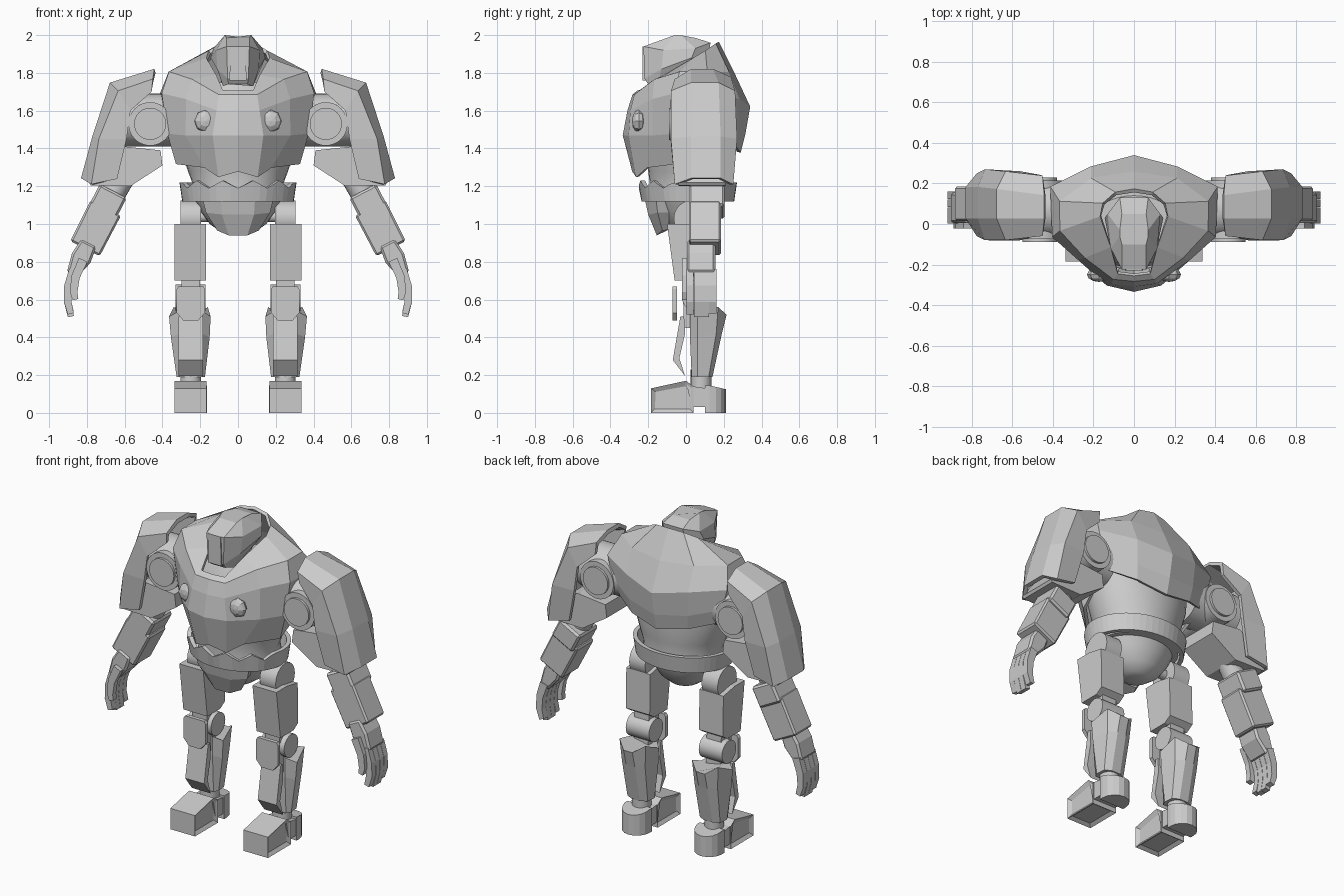
import bpy, bmesh, math
from mathutils import Vector, Matrix


def finish(name, bm, mirror=False, smooth=False, solid=0, bevel=0):
    bmesh.ops.recalc_face_normals(bm, faces=bm.faces)
    me = bpy.data.meshes.new(name)
    bm.to_mesh(me)
    bm.free()
    ob = bpy.data.objects.new(name, me)
    bpy.context.collection.objects.link(ob)
    if solid:
        m = ob.modifiers.new("thickness", 'SOLIDIFY')
        m.thickness, m.offset = solid, 0
    if bevel:
        m = ob.modifiers.new("bevel", 'BEVEL')
        m.width, m.segments = bevel, 1
    if mirror:
        ob.modifiers.new("mirror", 'MIRROR').use_mirror_merge = False
    if smooth:
        bpy.context.view_layer.objects.active = ob
        ob.select_set(True)
        bpy.ops.object.shade_smooth_by_angle(angle=math.radians(35))
        ob.select_set(False)
    return ob


def loft(name, rings, closed=True, cap=True, **kw):
    """Skin a list of equal-length point rings."""
    bm = bmesh.new()
    vs = [[bm.verts.new(p) for p in r] for r in rings]
    n = len(rings[0])
    for a, b in zip(vs, vs[1:]):
        for i in range(n if closed else n - 1):
            j = (i + 1) % n
            bm.faces.new((a[i], a[j], b[j], b[i]))
    if cap and closed:
        bm.faces.new(vs[0])
        bm.faces.new(vs[-1])
    return finish(name, bm, **kw)


def prism(name, prof, lo, hi, axis='x', **kw):
    """Extrude a (y,z) profile along x, or an (x,z) profile along y."""
    f = (lambda t, p: (t, p[0], p[1])) if axis == 'x' else (lambda t, p: (p[0], t, p[1]))
    return loft(name, [[f(lo, p) for p in prof], [f(hi, p) for p in prof]], **kw)


def rod(name, p, q, r, n=24, r2=None, smooth=True, **kw):
    p, q = Vector(p), Vector(q)
    rot = (q - p).to_track_quat('Z', 'Y').to_matrix().to_4x4()
    bm = bmesh.new()
    bmesh.ops.create_cone(bm, cap_ends=True, segments=n, radius1=r, radius2=r2 or r,
                          depth=(q - p).length, matrix=Matrix.Translation((p + q) / 2) @ rot)
    return finish(name, bm, smooth=smooth, **kw)


def beam(name, pts, widths, y, depth, **kw):
    """Rectangular bar along an (x,z) path, centred on y."""
    rings = []
    for i, p in enumerate(pts):
        d = (Vector(pts[min(i + 1, len(pts) - 1)]) - Vector(pts[max(i - 1, 0)])).normalized()
        w, h = widths[i] / 2, depth / 2
        nx, nz = -d.y * w, d.x * w
        rings.append([(p[0] + s * nx, y + t * h, p[1] + s * nz)
                      for s, t in ((1, 1), (1, -1), (-1, -1), (-1, 1))])
    return loft(name, rings, mirror=True, **kw)


def sym(half):
    return half + [(-x, y, z) for x, y, z in reversed(half) if x > 0]


def lathe(name, prof, cy, n=32, **kw):
    rings = [[(rx * math.sin(2 * math.pi * i / n), cy - ry * math.cos(2 * math.pi * i / n), z)
              for i in range(n)] for rx, ry, z in prof]
    return loft(name, rings, smooth=True, **kw)


# Head: faceted helmet, visor plate and neck
loft("head", [sym(r) for r in (
    [(.05, -.20, 1.74), (.08, -.15, 1.73), (.09, .02, 1.80), (.06, .10, 1.86)],
    [(.055, -.22, 1.77), (.11, -.13, 1.82), (.145, .03, 1.88), (.07, .12, 1.90)],
    [(.06, -.225, 1.94), (.115, -.12, 1.92), (.13, .05, 1.93), (.07, .13, 1.96)],
    [(.06, -.10, 1.985), (.07, -.06, 2.0), (.07, -.03, 2.0), (.06, .05, 1.985)])])
prism("visor", [(-.04, 1.94), (.04, 1.94), (.045, 1.76), (-.045, 1.76)], -.23, -.2, 'y')
rod("neck", (0, -.02, 1.55), (0, -.02, 1.82), .09)

# Torso armour shell
shell = (
    [(0, -.25, 1.70), (.08, -.24, 1.70), (.115, -.11, 1.78), (.165, .04, 1.87),
     (.15, .10, 1.91), (.09, .15, 1.95), (0, .165, 1.96)],
    [(0, -.275, 1.68), (.10, -.265, 1.68), (.24, -.16, 1.76), (.36, -.03, 1.80),
     (.36, .11, 1.80), (.21, .22, 1.80), (0, .25, 1.79)],
    [(0, -.30, 1.60), (.11, -.285, 1.60), (.27, -.17, 1.66), (.395, -.06, 1.69),
     (.405, .18, 1.69), (.21, .275, 1.66), (0, .33, 1.62)],
    [(0, -.325, 1.47), (.13, -.295, 1.47), (.27, -.17, 1.47), (.365, -.06, 1.48),
     (.37, .18, 1.56), (.2, .265, 1.51), (0, .305, 1.48)])
hem = [(0, -.275, 1.28), (.10, -.255, 1.25), (.17, -.2, 1.30), (.32, -.05, 1.32),
       (.35, .16, 1.47), (.19, .25, 1.42), (0, .28, 1.38)]
loft("torso_shell", [sym(r) for r in shell + (hem,)], cap=False, solid=.02)

# Domed chest lamps
bm = bmesh.new()
bmesh.ops.create_uvsphere(bm, u_segments=8, v_segments=6, radius=.06,
                          matrix=Matrix.Translation((.172, -.25, 1.545)) @ Matrix.Diagonal((1, .6, 1, 1))
                          @ Matrix.Rotation(math.pi / 2, 4, 'X'))
finish("chest_lamp", bm, mirror=True)

# Waist, belt and pelvis
lathe("waist", [(.25, .22, 1.12), (.235, .21, 1.20), (.265, .22, 1.28), (.31, .235, 1.42),
                (.33, .22, 1.6), (.2, .12, 1.75)], .02)
n = 48
belt = []
for rx, ry, zone in ((.27, .22, 0), (.295, .245, 0), (.31, .26, 1), (.285, .235, 1)):
    ring = []
    for i in range(n):
        a = 2 * math.pi * i / n
        zig = (0, .02, .04, .02)[i % 4] if math.cos(a) > .3 else .03
        ring.append((rx * math.sin(a), .01 - ry * math.cos(a), 1.19 + zig if zone else 1.12))
    belt.append(ring)
loft("belt", belt + [belt[0]], cap=False)
lathe("pelvis", [(.23, .19, 1.13), (.2, .165, 1.07), (.15, .13, 1.0), (.085, .08, .955), (.04, .04, .945)], .01)
loft("crotch_plate", [sym(r) for r in (
    [(.09, -.22, 1.14), (.19, -.16, 1.14), (.17, -.10, 1.14)],
    [(.085, -.20, 1.05), (.17, -.15, 1.06), (.15, -.09, 1.06)],
    [(.05, -.155, .94), (.11, -.125, .965), (.09, -.09, .97)])])

# Shoulder joints
rod("shoulder_drum", (.3, .07, 1.55), (.62, .07, 1.55), .14, 32, mirror=True)
rod("shoulder_hub", (.465, -.075, 1.53), (.465, .215, 1.53), .115, 32, mirror=True)
rod("shoulder_disc", (.465, -.09, 1.53), (.465, .23, 1.53), .085, 32, mirror=True)

# Shoulder armour, open on the inside
loft("pauldron", [
    [(.46, -.04, 1.70), (.45, -.05, 1.76), (.44, .03, 1.81), (.44, .14, 1.81), (.45, .23, 1.77), (.46, .23, 1.70)],
    [(.57, -.07, 1.60), (.63, -.07, 1.70), (.67, .03, 1.74), (.67, .17, 1.74), (.63, .25, 1.70), (.57, .25, 1.60)],
    [(.59, -.07, 1.45), (.73, -.07, 1.45), (.76, .03, 1.46), (.76, .18, 1.46), (.73, .26, 1.45), (.59, .25, 1.45)],
    [(.64, -.05, 1.24), (.77, -.05, 1.21), (.82, .03, 1.24), (.82, .18, 1.24), (.77, .24, 1.21), (.64, .23, 1.24)]],
    closed=False, solid=.024, mirror=True)
prism("upper_arm", [(.41, 1.39), (.60, 1.41), (.67, 1.38), (.79, 1.22), (.78, 1.205), (.57, 1.20),
                    (.40, 1.31)], -.04, .21, 'y', mirror=True)

# Forearm and hand
rod("elbow", (.58, .1, 1.30), (.69, .1, 1.11), .065, mirror=True)
beam("forearm_cuff", [(.66, 1.175), (.72, 1.06)], (.16, .16), .11, .19, bevel=.012)
beam("forearm", [(.70, 1.085), (.81, .87)], (.18, .175), .1, .17, bevel=.01)
beam("palm", [(.79, .90), (.83, .82), (.88, .73)], (.09, .11, .06), .08, .15, bevel=.012)
for i in range(4):
    drop = (.015, 0, 0, .02)[i]
    beam("finger", [(.87, .755), (.898, .67), (.902, .59), (.885, .51 + drop)],
         (.05, .045, .04, .032), .022 + .04 * i, .038)
beam("thumb", [(.82, .81), (.86, .72), (.87, .64), (.86, .60)], (.05, .045, .04, .03), -.005, .034)

# Hips and thighs
rod("hip_axle", (.08, .03, 1.04), (.3, .03, 1.04), .03, mirror=True)
rod("hip_disc", (.195, .03, 1.03), (.305, .03, 1.03), .095, mirror=True)
prism("thigh", [(-.10, 1.0), (.0, 1.0), (.11, .98), (.115, .73), (.07, .70), (-.06, .70)],
      .17, .335, mirror=True)

# Knees
prism("knee_link", [(-.02, .72), (.08, .72), (.09, .45), (-.01, .45)], .2, .3, mirror=True)
rod("knee_disc", (.172, .05, .61), (.332, .05, .61), .07, mirror=True)
prism("knee_pad", [(.185, .67), (.315, .67), (.325, .655), (.325, .53), (.29, .49),
                   (.21, .49), (.175, .53), (.175, .655)], -.072, -.048, 'y', mirror=True)

# Lower legs
loft("calf", [
    [(.19, .02, .54), (.145, .06, .51), (.16, .17, .56), (.22, .215, .52), (.28, .215, .52),
     (.34, .17, .56), (.365, .06, .51), (.31, .02, .54)],
    [(.19, .02, .42), (.15, .06, .40), (.17, .16, .42), (.22, .19, .42), (.28, .19, .42),
     (.33, .16, .42), (.355, .06, .40), (.31, .02, .42)],
    [(.19, .03, .19), (.175, .06, .19), (.18, .12, .19), (.22, .14, .19), (.28, .14, .19),
     (.32, .12, .19), (.325, .06, .19), (.31, .03, .19)]], mirror=True)
prism("shin_plate", [(-.03, .51), (-.07, .28), (-.005, .195), (-.035, .29), (-.005, .42), (-.01, .51)],
      .185, .315, mirror=True)
rod("ankle", (.25, .08, .1), (.25, .08, .23), .055, mirror=True)

# Feet: toe box with recessed sides and sole, bridge and flared heel
toe = prism("toe", [(-.185, 0), (-.185, .13), (0, .17), (.04, .14), (.04, 0)], .167, .337, mirror=True)
bm = bmesh.new()
bm.from_mesh(toe.data)
bm.normal_update()
sides = [f for f in bm.faces if abs(f.normal.x) > .9 or f.normal.z < -.9]
bmesh.ops.inset_individual(bm, faces=sides, thickness=.03, depth=-.015)
bm.to_mesh(toe.data)
bm.free()
prism("foot_bridge", [(.03, .03), (.0, .165), (.04, .14), (.11, .13), (.11, .03)], .175, .33, mirror=True)
arc = [math.pi * i / 8 for i in range(9)]
loft("heel", [[(.25 + .085 * math.cos(a), .125 + .087 * math.sin(a), z0 - .02 * math.sin(a) * (z0 > 0))
               for a in arc] + [(.165, .10, z0), (.335, .10, z0)] for z0 in (0, .145)], mirror=True)
